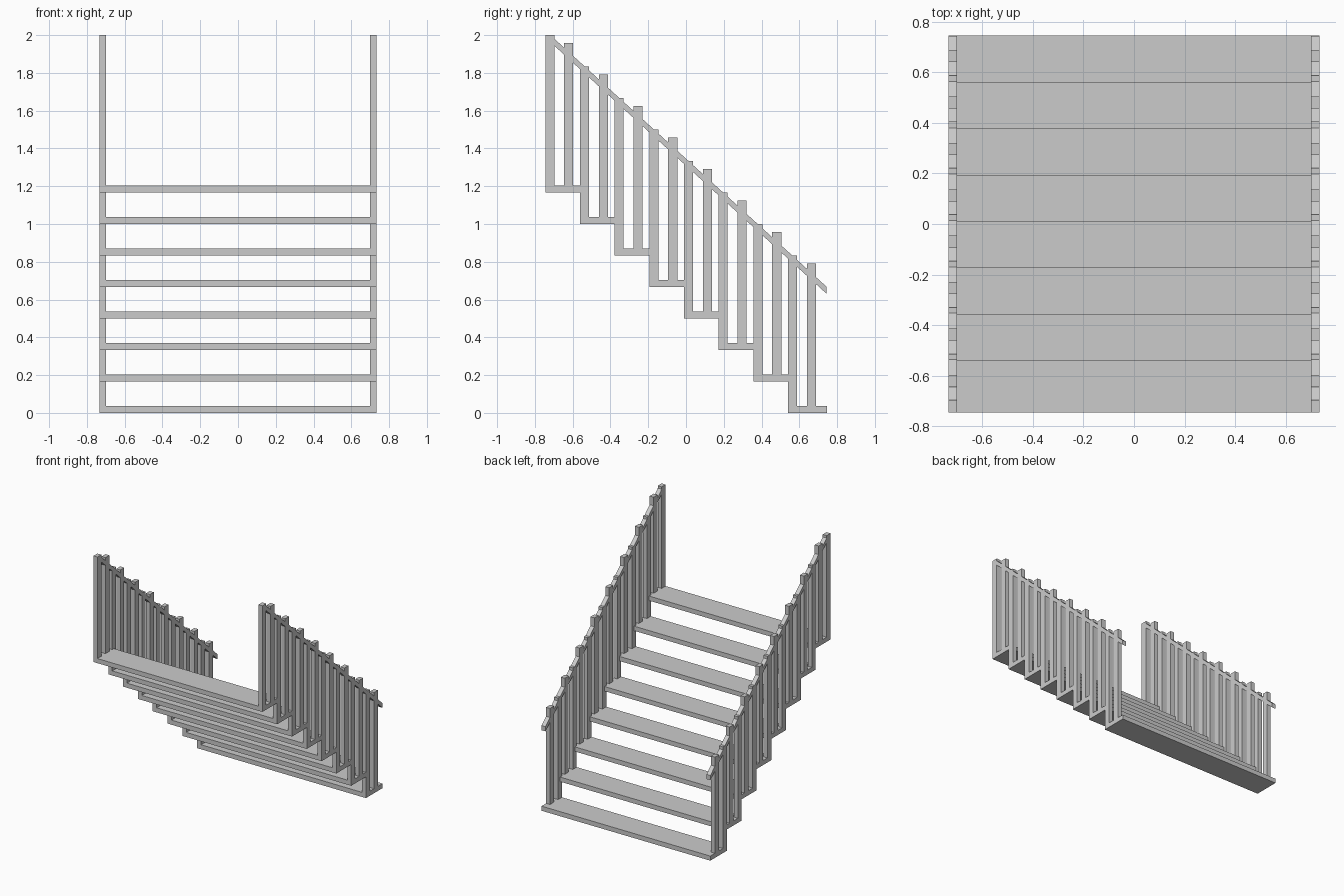
import bpy

if "Cube" in bpy.data.objects:
    bpy.data.objects.remove(bpy.data.objects["Cube"])

STEPS = 8
RUN, RISE = 0.1836, 1.167 / 7
DEPTH, THICK = 0.205, 0.036
HALF_W, POST_X, POST_Y = 0.733, 0.034, 0.048
BACK = -0.745


def prism(name, profile, x0, x1):
    """Extrude a (y, z) outline from x0 to x1."""
    n = len(profile)
    verts = [(x, y, z) for x in (x0, x1) for y, z in profile]
    faces = [tuple(reversed(range(n))), tuple(range(n, 2 * n))]
    faces += [(i, (i + 1) % n, n + (i + 1) % n, n + i) for i in range(n)]
    mesh = bpy.data.meshes.new(name)
    mesh.from_pydata(verts, [], faces)
    obj = bpy.data.objects.new(name, mesh)
    bpy.context.collection.objects.link(obj)
    return obj


def box(name, x0, x1, y0, y1, z0, z1):
    return prism(name, [(y0, z0), (y1, z0), (y1, z1), (y0, z1)], x0, x1)


def mirror(obj):
    obj.modifiers.new("mirror", 'MIRROR').use_axis[0] = True


inner = HALF_W - POST_X
for i in range(STEPS):
    y = BACK + RUN * i
    z = RISE * (STEPS - 1 - i)
    # tread
    box(f"tread_{i + 1}", -HALF_W, HALF_W, y, y + DEPTH, z, z + THICK)
    # two balusters per tread on each side
    mirror(box(f"rear_baluster_{i + 1}", inner, HALF_W,
               y, y + POST_Y, z + THICK, z + 0.833))
    mirror(box(f"front_baluster_{i + 1}", inner, HALF_W,
               y + 0.1, y + 0.1 + POST_Y, z + THICK, z + 0.79))

# sloping handrails
y0, y1 = -0.715, 0.744
z0, z1 = 1.997, 0.668
mirror(prism("handrail", [(y0, z0 - 0.037), (y1, z1 - 0.037), (y1, z1), (y0, z0)],
             inner, HALF_W))
